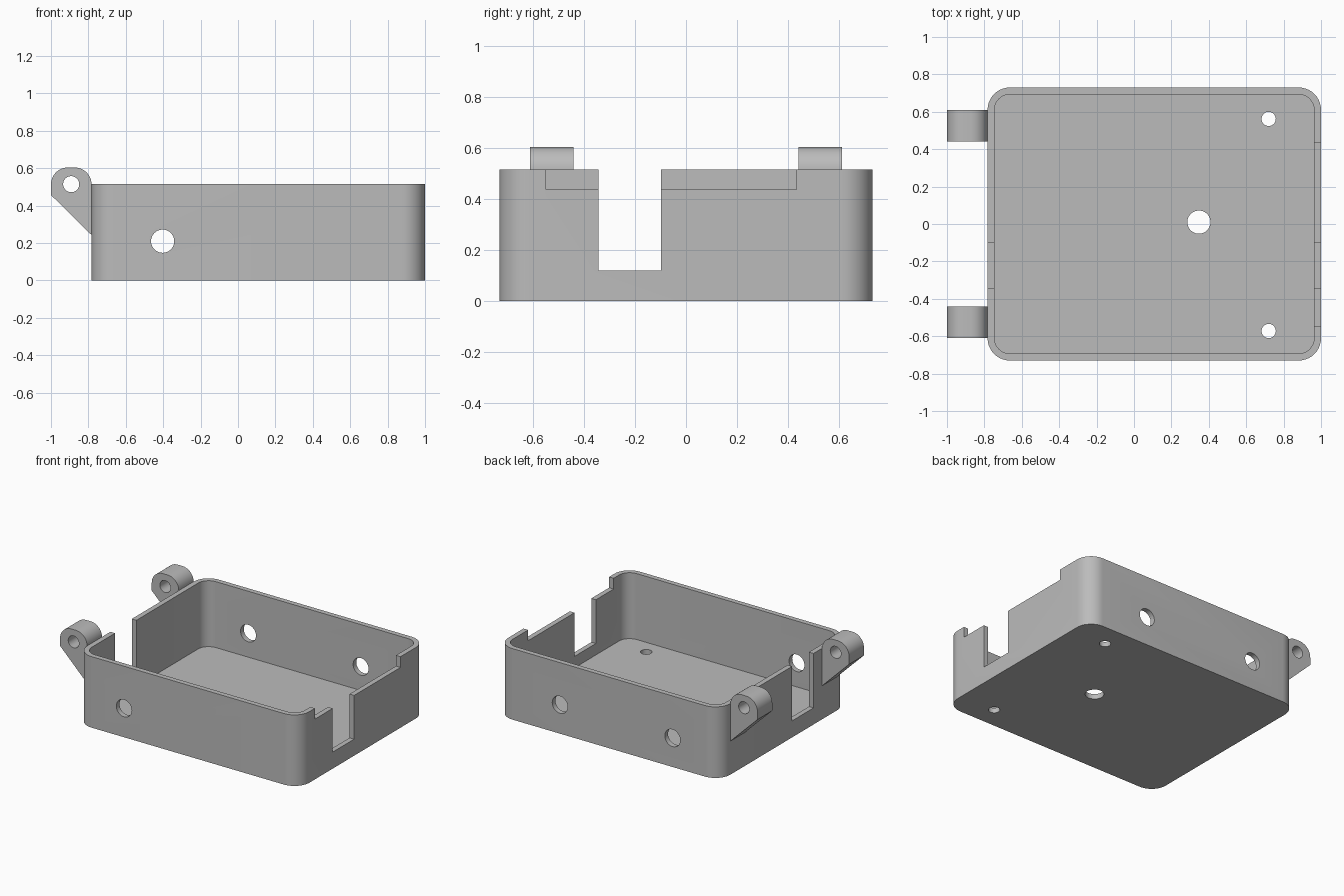
import bpy, bmesh, math
from mathutils import Vector

if "Cube" in bpy.data.objects:
    bpy.data.objects.remove(bpy.data.objects["Cube"], do_unlink=True)

grey = bpy.data.materials.new("plain grey")
grey.use_nodes = True
colour = (0.5, 0.5, 0.5, 1)
grey.diffuse_color = colour
grey.node_tree.nodes["Principled BSDF"].inputs["Base Color"].default_value = colour


def rounded(corners, steps=10):
    """Convex outline from (x, y, radius) corners, listed counter-clockwise."""
    outline = []
    for i, (x, y, r) in enumerate(corners):
        p = Vector((x, y))
        if r == 0:
            outline.append(p)
            continue
        a = (Vector(corners[i - 1][:2]) - p).normalized()
        b = (Vector(corners[(i + 1) % len(corners)][:2]) - p).normalized()
        half = a.angle(b) / 2
        centre = p + (a + b).normalized() * r / math.sin(half)
        start = p + a * r / math.tan(half) - centre
        sweep = math.pi - 2 * half
        for k in range(steps + 1):
            t = sweep * k / steps
            c, s = math.cos(t), math.sin(t)
            outline.append(centre + Vector((start.x * c - start.y * s,
                                            start.x * s + start.y * c)))
    return outline


def rectangle(x0, x1, y0, y1, r=0):
    return rounded([(x0, y0, r), (x1, y0, r), (x1, y1, r), (x0, y1, r)])


def circle(x, y, r, sides=40):
    return [Vector((x + r * math.cos(2 * math.pi * k / sides),
                    y + r * math.sin(2 * math.pi * k / sides))) for k in range(sides)]


def prism(name, outline, axis, low, high):
    """Extrude an outline along z (drawn in x, y), y (in x, z) or x (in y, z)."""
    place = {"z": lambda p, d: (p.x, p.y, d),
             "y": lambda p, d: (p.x, d, p.y),
             "x": lambda p, d: (d, p.x, p.y)}[axis]
    bm = bmesh.new()
    ends = [[bm.verts.new(place(p, d)) for p in outline] for d in (low, high)]
    n = len(outline)
    for ring in ends:
        bm.faces.new(ring)
    for i in range(n):
        j = (i + 1) % n
        bm.faces.new((ends[0][i], ends[0][j], ends[1][j], ends[1][i]))
    bmesh.ops.recalc_face_normals(bm, faces=bm.faces)
    mesh = bpy.data.meshes.new(name)
    bm.to_mesh(mesh)
    bm.free()
    mesh.materials.append(grey)
    obj = bpy.data.objects.new(name, mesh)
    bpy.context.collection.objects.link(obj)
    return obj


def activate(obj):
    bpy.ops.object.select_all(action="DESELECT")
    obj.select_set(True)
    bpy.context.view_layer.objects.active = obj


def cut(target, *shape):
    cutter = prism("cutter", *shape)
    cutter.hide_render = True
    activate(target)
    mod = target.modifiers.new("cut", "BOOLEAN")
    mod.operation = "DIFFERENCE"
    mod.solver = "EXACT"
    mod.object = cutter
    bpy.ops.object.modifier_apply(modifier=mod.name)
    bpy.data.objects.remove(cutter, do_unlink=True)


def smooth(obj):
    activate(obj)
    bpy.ops.object.shade_smooth_by_angle(angle=math.radians(30))


# Open tray with rounded vertical corners
left, right, depth, height, wall = -0.783, 1.0, 0.73, 0.515, 0.037
tray = prism("tray", rectangle(left, right, -depth, depth, 0.12), "z", 0, height)
cut(tray, rectangle(left + wall, right - wall, -depth + wall, depth - wall, 0.083),
    "z", wall, 1)

# Slots through both end walls, and a lowered rim on one of them
cut(tray, rectangle(-0.343, -0.098, 0.12, 1), "x", -1.2, 1.2)
cut(tray, rectangle(-0.547, 0.433, 0.437, 1), "x", 0.9, 1.2)

# Round holes in the long walls: one in front, two behind
cut(tray, circle(-0.403, 0.21, 0.062), "y", -1, 1)
cut(tray, circle(0.5, 0.21, 0.062), "y", 0.5, 1)

# Round holes in the floor
for x, y, r in ((0.347, 0.01, 0.062), (0.72, 0.562, 0.038), (0.72, -0.572, 0.038)):
    cut(tray, circle(x, y, r), "z", -0.1, 0.1)
smooth(tray)

# Hinge lugs on the outside of the end wall
lug_outline = rounded([(left, 0.243, 0), (left, 0.604, 0.09),
                       (-1.0, 0.604, 0.09), (-1.0, 0.457, 0)][::-1])
lug_outline = rounded([(-1.0, 0.457, 0), (left, 0.243, 0),
                       (left, 0.604, 0.09), (-1.0, 0.604, 0.09)])
for name, y in (("front_hinge_lug", -0.525), ("back_hinge_lug", 0.525)):
    lug = prism(name, lug_outline, "y", y - 0.085, y + 0.085)
    cut(lug, circle(-0.892, 0.515, 0.043), "y", -1, 1)
    smooth(lug)
